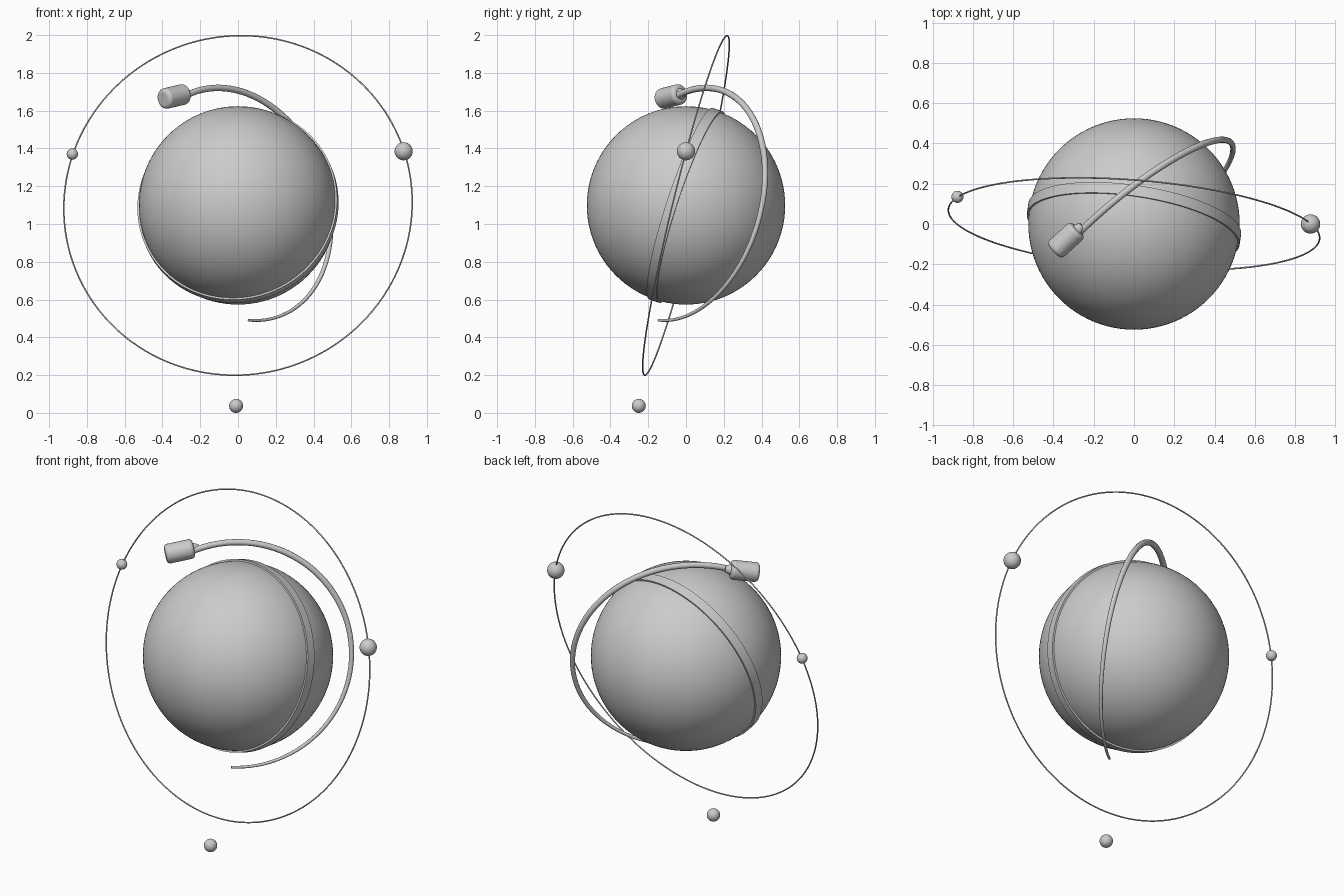
import bpy, bmesh, math
from mathutils import Vector

if "Cube" in bpy.data.objects:
    bpy.data.objects.remove(bpy.data.objects["Cube"])

C = Vector((0, 0, 1.0985))  # centre of the big sphere


def finish(name, angle=40):
    ob = bpy.context.object
    ob.name = name
    bpy.ops.object.shade_smooth_by_angle(angle=math.radians(angle))
    return ob


def ball(name, loc, r, seg=32):
    bpy.ops.mesh.primitive_uv_sphere_add(segments=seg, ring_count=seg // 2, radius=r, location=loc)
    return finish(name)


def facing(normal):
    return Vector(normal).to_track_quat('Z', 'Y').to_euler()


# Central globe and small moons
ball("globe", C, 0.525, 96)
ball("large_moon", (0.877, 0, 1.385), 0.048)
ball("small_moon", (-0.877, 0.135, 1.37), 0.03)
ball("low_moon", (-0.01, -0.25, 0.037), 0.037)

# Thin orbit ring
bpy.ops.mesh.primitive_torus_add(major_radius=0.925, minor_radius=0.004, major_segments=160,
                                 minor_segments=10, location=C,
                                 rotation=facing((-0.0764, -0.969, 0.236)))
finish("orbit_ring")

# Raised band around the globe: rectangular profile spun about its axis
bm = bmesh.new()
prof = [bm.verts.new(p) for p in ((0.515, 0, -0.028), (0.534, 0, -0.028),
                                  (0.534, 0, 0.028), (0.515, 0, 0.028))]
edges = [bm.edges.new((prof[i], prof[(i + 1) % 4])) for i in range(4)]
bmesh.ops.spin(bm, geom=prof + edges, axis=(0, 0, 1), cent=(0, 0, 0),
               angle=math.tau, steps=128)
bmesh.ops.remove_doubles(bm, verts=bm.verts, dist=1e-4)
bmesh.ops.recalc_face_normals(bm, faces=bm.faces)
me = bpy.data.meshes.new("globe_band")
bm.to_mesh(me)
bm.free()
band = bpy.data.objects.new("globe_band", me)
bpy.context.collection.objects.link(band)
band.location, band.rotation_euler = C, facing((-0.15, -1, 0.33))
bpy.ops.object.select_all(action='DESELECT')
band.select_set(True)
bpy.context.view_layer.objects.active = band
finish("globe_band", 30)

# Tapered tail: great-circle arc from thin tip, round the back, up to the head
n = Vector((0.622, -0.747, 0.235)).normalized()
u = Vector((0.06, -0.15, -0.61))
u = (u - n * u.dot(n)).normalized()
v = n.cross(u)
if v.x < 0:
    v = -v
N = 60
curve = bpy.data.curves.new("tail", 'CURVE')
curve.dimensions, curve.bevel_depth, curve.bevel_resolution = '3D', 0.017, 4
curve.use_fill_caps = True
sp = curve.splines.new('POLY')
sp.points.add(N)
for i, p in enumerate(sp.points):
    t = i / N
    a = math.radians(206) * t
    r = 0.627 + 0.018 * t ** 3
    p.co = (*(C + (u * math.cos(a) + v * math.sin(a)) * r), 1)
    p.radius = 0.42 + 0.58 * min(1, t * 1.6)
neck = Vector(sp.points[-1].co[:3])
tail = bpy.data.objects.new("tail", curve)
bpy.context.collection.objects.link(tail)
bpy.ops.object.select_all(action='DESELECT')
tail.select_set(True)
bpy.context.view_layer.objects.active = tail
bpy.ops.object.convert(target='MESH')
finish("tail")

# Rounded cylinder head and its tapered collar
head_c = Vector((-0.338, -0.08, 1.675))
axis = Vector((-0.72, -0.66, -0.17)).normalized()
bpy.ops.mesh.primitive_cylinder_add(vertices=40, radius=0.055, depth=0.16,
                                    location=head_c, rotation=facing(axis))
head = bpy.context.object
bev = head.modifiers.new("round", 'BEVEL')
bev.width, bev.segments, bev.limit_method = 0.02, 5, 'ANGLE'
finish("head", 60)
bpy.ops.mesh.primitive_cone_add(vertices=32, radius1=0.017, radius2=0.032, depth=0.035,
                                location=head_c - axis * 0.092, rotation=facing(axis))
finish("head_collar")
